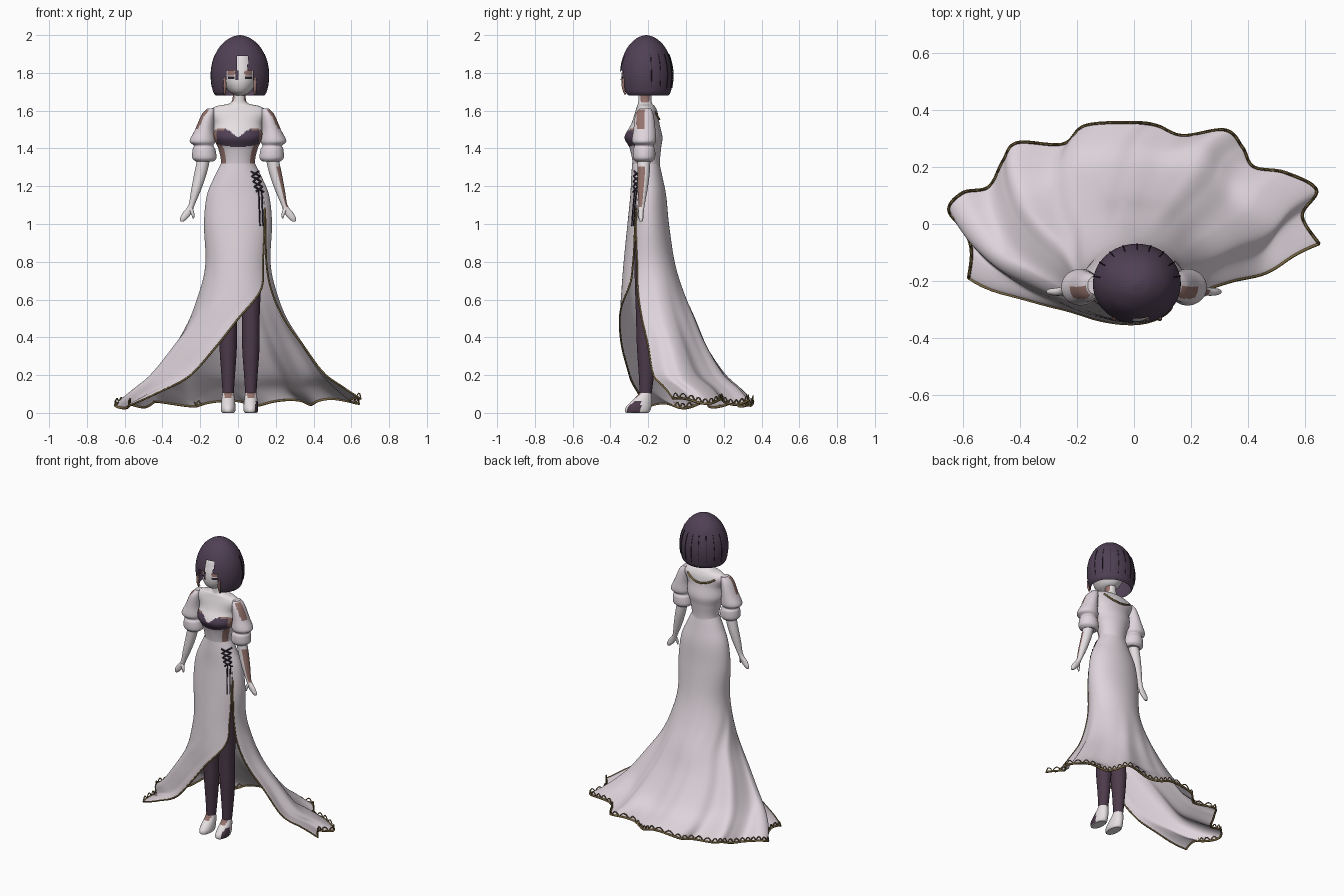
import bpy, bmesh, math
from mathutils import Vector
from mathutils.bvhtree import BVHTree

if "Cube" in bpy.data.objects:
    bpy.data.objects.remove(bpy.data.objects["Cube"])


def material(name, rgb):
    m = bpy.data.materials.new(name)
    m.use_nodes = True
    m.diffuse_color = (*rgb, 1)
    m.node_tree.nodes["Principled BSDF"].inputs["Base Color"].default_value = (*rgb, 1)
    return m


MATS = [material("pale_dress", (.73, .66, .71)), material("white_skin", (.79, .74, .76)),
        material("dark_plum", (.08, .052, .09)), material("rose_brown", (.30, .17, .15)),
        material("old_gold", (.21, .145, .055)), material("near_black", (.025, .018, .03)),
        material("stocking_plum", (.075, .043, .07))]
DRESS, SKIN, PLUM, ROSE, GOLD, BLACK, STOCKING = range(len(MATS))


def spline(points, t):
    """Smooth interpolation through equal-length tuples, t from 0 to 1."""
    n = len(points) - 1
    i = min(int(t * n), n - 1)
    f = t * n - i
    a, b, c, d = (points[min(max(k, 0), n)] for k in range(i - 1, i + 3))
    return [q + .5 * f * (r - p + f * (2 * p - 5 * q + 4 * r - s + f * (3 * (q - r) + s - p)))
            for p, q, r, s in zip(a, b, c, d)]


def finish(name, bm, color, rule=None):
    """Colour faces by rule (None deletes a face) and link the object."""
    bmesh.ops.recalc_face_normals(bm, faces=bm.faces)
    doomed = []
    for f in bm.faces:
        f.smooth = len(f.verts) == 4
        f.material_index = color
        if rule:
            pick = rule(f.calc_center_median(), f.normal)
            if pick is None:
                doomed.append(f)
            else:
                f.material_index = pick
    bmesh.ops.delete(bm, geom=doomed, context='FACES')
    mesh = bpy.data.meshes.new(name)
    bm.to_mesh(mesh)
    bm.free()
    for m in MATS:
        mesh.materials.append(m)
    obj = bpy.data.objects.new(name, mesh)
    bpy.context.collection.objects.link(obj)
    return obj


def grid(bm, rows, closed):
    verts = [[bm.verts.new(p) for p in row] for row in rows]
    n = len(rows[0])
    for r, s in zip(verts, verts[1:]):
        for i in range(n if closed else n - 1):
            j = (i + 1) % n
            bm.faces.new((r[i], r[j], s[j], s[i]))
    return verts


def loft(name, rings, color, rule=None, steps=24, sides=32, caps=True):
    """Body through level ellipses given as (x, y, z, x radius, y radius)."""
    bm = bmesh.new()
    rows = []
    for k in range(steps + 1):
        x, y, z, rx, ry = spline(rings, k / steps)
        rows.append([(x + max(rx, .001) * math.cos(a), y + max(ry, .001) * math.sin(a), z)
                     for a in (math.tau * i / sides for i in range(sides))])
    verts = grid(bm, rows, True)
    if caps:
        bm.faces.new(verts[0])
        bm.faces.new(verts[-1])
    return finish(name, bm, color, rule)


def cord(name, points, radius, color):
    c = bpy.data.curves.new(name, 'CURVE')
    c.dimensions = '3D'
    c.bevel_depth = radius
    c.bevel_resolution = 1
    s = c.splines.new('POLY')
    s.points.add(len(points) - 1)
    for p, q in zip(s.points, points):
        p.co = (*q, 1)
    c.materials.append(MATS[color])
    obj = bpy.data.objects.new(name, c)
    bpy.context.collection.objects.link(obj)


def surface(obj):
    m = obj.data
    return BVHTree.FromPolygons([v.co for v in m.vertices], [p.vertices[:] for p in m.polygons])


def cast(tree, start, direction):
    """Point on a surface, lifted slightly toward the start."""
    d = Vector(direction).normalized()
    hit = tree.ray_cast(Vector(start), d)[0]
    return (hit if hit else Vector(start) + d * .72) - d * .002


# Skirt: level arcs (z, half width, centre y, front depth, back depth, right edge x, left edge x)
ARCS = [(1.32, .09, -.21, .075, .07, .075, .075), (1.25, .125, -.21, .08, .085, .105, .105),
        (1.15, .165, -.205, .09, .1, .135, .135), (1, .18, -.2, .11, .11, .14, .146),
        (.8, .172, -.19, .14, .13, .132, .15), (.65, .2, -.17, .17, .155, .12, .175),
        (.5, .255, -.15, .195, .2, 0, .235), (.35, .35, -.12, .22, .235, -.12, .335),
        (.2, .455, -.09, .23, .3, -.26, .44), (.12, .54, -.04, .3, .33, -.42, .536),
        (.05, .63, .02, .45, .33, -.58, .628)]
HEM = [(-.58, -.19), (-.57, -.1), (-.59, -.03), (-.65, .05), (-.6, .11), (-.51, .13), (-.46, .22),
       (-.41, .285), (-.25, .28), (-.17, .345), (0, .355), (.08, .345), (.17, .31), (.32, .33),
       (.38, .27), (.42, .2), (.53, .18), (.64, .12), (.59, .03), (.65, -.07)]


def arc_point(arc, u):
    z, w, cy, front, back, ax, bx = arc
    start = -math.asin(max(-1, min(1, ax / w)))
    end = math.tau - math.asin(max(-1, min(1, bx / w)))
    a = start + (end - start) * u
    c = math.cos(a)
    return Vector((-w * math.sin(a), cy - c * (front if c > 0 else back), z))


def skirt_point(u, v):
    p = arc_point(spline(ARCS, v), u)
    fold = max(0, (v - .4) / .6) ** 1.6
    hx, hy = spline(HEM, u)
    base = arc_point(ARCS[-1], u)
    wave = .014 * math.sin(u * 40) + .03 * (u - .5)
    crease = .03 * math.sin(u * 75) * math.sin(math.pi * u) * (1 - v)
    return p + Vector((hx - base.x + crease * p.x, hy - base.y + crease, wave)) * fold


bm = bmesh.new()
U, V = 200, 60
grid(bm, [[skirt_point(i / U, k / V) for i in range(U + 1)] for k in range(V + 1)], False)
skirt = finish("skirt", bm, DRESS)

# Gold edging on the slit and the hem, with upright loops along the hem
for side, u in (("right", 0), ("left", 1)):
    cord(side + "_slit_trim", [skirt_point(u, .25 + .75 * k / 40) for k in range(41)], .005, GOLD)
cord("hem_trim", [skirt_point(i / U, 1) for i in range(U + 1)], .0065, GOLD)
cord("hem_loops", [skirt_point(i / 480, 1) + Vector((0, 0, .026 * abs(math.sin(i * math.pi / 10))))
                   for i in range(481)], .0035, GOLD)

# Lacing and hanging ribbons on the hip
skirt_tree = surface(skirt)


def on_skirt(x, z):
    return cast(skirt_tree, (x, -1, z), (0, 1, 0))


for s in (-1, 1):
    lace = []
    for k in range(25):
        t = k / 24
        swing = 2 * abs((t * 2) % 1 * 2 - 1) - 1
        lace.append(on_skirt(.088 + .027 * t + s * .022 * swing, 1.28 - .11 * t))
    cord("lace", lace, .005, BLACK)
    cord("ribbon", [on_skirt(.118 + s * .008 + .007 * k / 12, 1.18 - .19 * k / 12)
                    for k in range(13)], .004, BLACK)


# Torso with bodice, cups and bare shoulders
def torso_rule(p, n):
    if p.z > 1.632:
        return ROSE if abs(n.x) > .72 else SKIN
    if p.y > -.205:
        return DRESS if p.z < 1.555 + 3.5 * p.x ** 2 else SKIN
    if p.z < 1.408 + 1.2 * p.x ** 2:
        return ROSE if p.z > 1.32 and abs(n.x) > .6 and n.y < -.3 else DRESS
    rim = 1.455 + .052 * abs(math.sin(p.x * 18))
    if p.z < rim:
        if abs(p.x) > .112 or (p.z > rim - .01 and abs(p.x) > .07):
            return ROSE
        return PLUM
    return SKIN


torso = loft("torso", [(0, -.2, 1.16, .14, .075), (0, -.205, 1.25, .115, .075),
                       (0, -.21, 1.32, .09, .072), (0, -.215, 1.4, .105, .083),
                       (0, -.225, 1.46, .13, .1), (0, -.215, 1.53, .128, .075),
                       (0, -.21, 1.59, .155, .06), (0, -.212, 1.622, .12, .048),
                       (.005, -.217, 1.645, .042, .036), (.008, -.217, 1.72, .036, .034)],
             SKIN, torso_rule, steps=130, sides=96)
torso_tree = surface(torso)
cord("back_neckline", [cast(torso_tree, (x, 1, 1.555 + 3.5 * x * x), (0, -1, 0))
                       for x in (k * .0115 for k in range(-9, 10))], .006, GOLD)

# Arms, sleeves, legs and shoes, one pass per side
for side, s in (("left", 1), ("right", -1)):
    def sleeve_rule(p, n):
        if 1.5 < p.z < 1.605 and n.x * s > .3 and -.262 < p.y < -.218:
            return ROSE
        return DRESS

    def arm_rule(p, n):
        return ROSE if s > 0 and 1.09 < p.z < 1.31 and n.x > .35 and n.y < .15 else SKIN

    def shoe_rule(p, n):
        if s > 0 and n.x > .7 and p.z < .06 and p.y < -.24:
            return STOCKING
        return ROSE if p.z > .08 and n.y < -.6 else SKIN

    loft(side + "_sleeve", [(s * .142, -.215, 1.612, .02, .03), (s * .157, -.22, 1.578, .036, .048),
                            (s * .177, -.22, 1.5, .05, .058), (s * .188, -.222, 1.44, .068, .064),
                            (s * .182, -.222, 1.415, .052, .05), (s * .18, -.222, 1.395, .06, .058),
                            (s * .178, -.222, 1.35, .064, .058), (s * .176, -.222, 1.33, .045, .042)],
         DRESS, sleeve_rule, steps=50, sides=40)
    loft(side + "_arm", [(s * .178, -.222, 1.36, .034, .034), (s * .198, -.224, 1.27, .033, .032),
                         (s * .222, -.23, 1.18, .026, .026), (s * .246, -.235, 1.1, .016, .016),
                         (s * .268, -.238, 1.06, .024, .014), (s * .287, -.238, 1.03, .02, .012),
                         (s * .297, -.238, 1.012, .008, .006)], SKIN, arm_rule, steps=36)
    loft(side + "_thumb", [(s * .252, -.24, 1.085, .012, .012), (s * .24, -.248, 1.055, .009, .009),
                           (s * .236, -.25, 1.03, .004, .004)], SKIN, steps=8, sides=12)
    x = .008 + s * .06
    loft(side + "_leg", [(x, -.205, 1.05, .06, .065), (x, -.21, .75, .057, .062),
                         (x, -.215, .52, .047, .05), (x, -.21, .35, .046, .05),
                         (x, -.21, .2, .036, .04), (x, -.215, .08, .028, .03)], STOCKING)
    loft(side + "_shoe", [(x, -.215, .105, .03, .033), (x, -.222, .085, .033, .042),
                          (x, -.238, .055, .037, .058), (x, -.252, .028, .039, .068),
                          (x, -.257, .008, .037, .066), (x, -.257, 0, .03, .058)],
         SKIN, shoe_rule, steps=20)
    # Dangling ornament beside the face
    ex = .01 + s * .08
    loft(side + "_tassel", [(ex, -.328, 1.775, .006, .006), (ex, -.333, 1.73, .009, .008),
                            (ex, -.322, 1.685, .005, .005)], ROSE, steps=8, sides=10)


# Head with painted eyes
def head_rule(p, n):
    dx = abs(p.x - .01)
    if p.y < -.24 and .025 < dx < .065:
        if 1.768 < p.z < 1.78:
            return BLACK
        if 1.785 < p.z < 1.81:
            return ROSE
    return SKIN


loft("head", [(.01, -.25, 1.68, .02, .03), (.01, -.245, 1.7, .055, .075), (.01, -.24, 1.74, .082, .1),
              (.01, -.235, 1.79, .092, .107), (.01, -.23, 1.84, .088, .1), (.01, -.22, 1.89, .07, .09),
              (.01, -.215, 1.93, .03, .04)], SKIN, head_rule, steps=70, sides=80)


# Bobbed hair, open over the face with a gap in the fringe
def hair_rule(p, n):
    dx = p.x - .01
    if p.y < -.25:
        if abs(dx) < .076 and p.z < 1.765 + .045 * (.025 < abs(dx) < .068):
            return None
        if -.012 < dx < .042 and p.z < 1.89:
            return None
    return PLUM


HAIR = [(1.68, .128), (1.7, .142), (1.75, .152), (1.8, .154), (1.85, .147), (1.89, .134),
        (1.93, .113), (1.96, .087), (1.985, .053), (1.997, .02), (2, 0)]
hair = loft("hair", [(.01, -.21, z, r, r * .91) for z, r in HAIR], PLUM, hair_rule,
            steps=80, sides=120, caps=False)
hair_tree = surface(hair)
for k in range(9):
    a = math.pi * (k + .5) / 9
    out = Vector((math.cos(a), math.sin(a), 0))
    cord("hair_strand", [cast(hair_tree, Vector((.01, -.21, 1.72 + j * .02)) + out, -out)
                         for j in range(10)], .002, BLACK)
